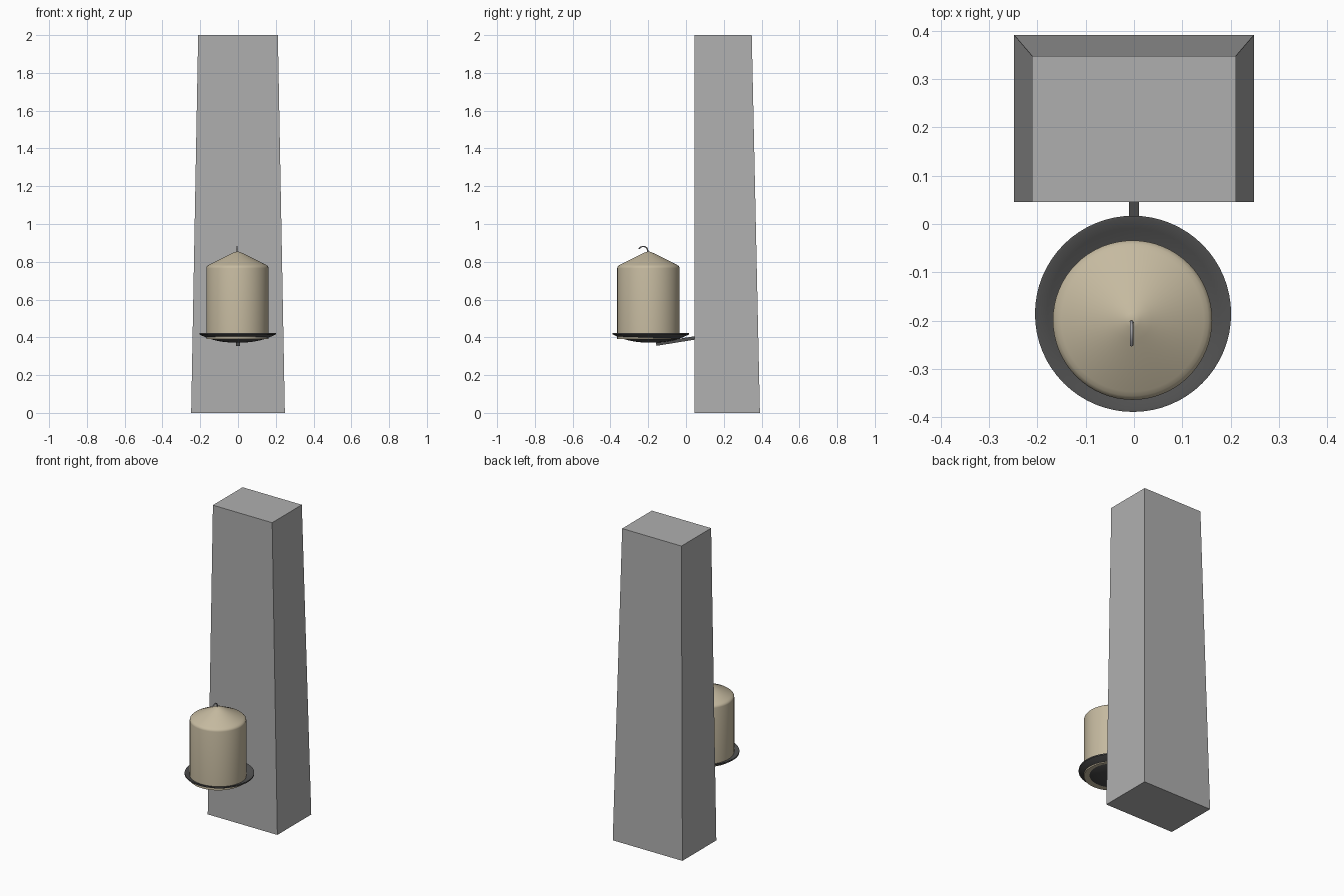
import bpy, bmesh, math
from mathutils import Vector

if "Cube" in bpy.data.objects:
    bpy.data.objects.remove(bpy.data.objects["Cube"])


def material(name, rgb):
    m = bpy.data.materials.new(name)
    m.diffuse_color = (*rgb, 1)
    m.use_nodes = True
    m.node_tree.nodes["Principled BSDF"].inputs["Base Color"].default_value = m.diffuse_color
    return m


stone = material("grey stone", (0.43, 0.43, 0.43))
wax = material("cream wax", (0.56, 0.49, 0.35))
iron = material("dark iron", (0.08, 0.08, 0.08))
cord = material("grey cord", (0.34, 0.34, 0.36))


def add(name, bm, mat, smooth=None):
    bmesh.ops.recalc_face_normals(bm, faces=bm.faces)
    me = bpy.data.meshes.new(name)
    bm.to_mesh(me)
    bm.free()
    me.materials.append(mat)
    ob = bpy.data.objects.new(name, me)
    bpy.context.collection.objects.link(ob)
    if smooth:
        bpy.context.view_layer.objects.active = ob
        ob.select_set(True)
        bpy.ops.object.shade_smooth_by_angle(angle=math.radians(smooth))
        ob.select_set(False)
    return ob


def lathe(name, profile, centre, mat, smooth=40, steps=64):
    bm = bmesh.new()
    vs = [bm.verts.new((r, 0, z)) for r, z in profile]
    es = [bm.edges.new(p) for p in zip(vs, vs[1:])]
    bmesh.ops.spin(bm, geom=vs + es, axis=(0, 0, 1), cent=(0, 0, 0),
                   angle=math.tau, steps=steps)
    bmesh.ops.remove_doubles(bm, verts=bm.verts, dist=0.0002)
    bmesh.ops.translate(bm, verts=bm.verts, vec=(*centre, 0))
    return add(name, bm, mat, smooth)


def tube(name, path, hx, ht, mat, sides=4, smooth=None):
    # Sweeps a cross-section along a path lying in the y-z plane
    bm = bmesh.new()
    rings = []
    off = math.pi / 4 if sides == 4 else 0
    k = math.sqrt(2) if sides == 4 else 1
    for i, (x, y, z) in enumerate(path):
        a, b = path[max(i - 1, 0)], path[min(i + 1, len(path) - 1)]
        t = (Vector(b) - Vector(a)).normalized()
        side = Vector((1, 0, 0))
        up = t.cross(side).normalized()
        rings.append([bm.verts.new(Vector((x, y, z))
                      + side * hx * k * math.cos(off + math.tau * j / sides)
                      + up * ht * k * math.sin(off + math.tau * j / sides))
                      for j in range(sides)])
    for r0, r1 in zip(rings, rings[1:]):
        for j in range(sides):
            n = (j + 1) % sides
            bm.faces.new((r0[j], r0[n], r1[n], r1[j]))
    bm.faces.new(rings[0])
    bm.faces.new(rings[-1])
    return add(name, bm, mat, smooth)


# Tapered pillar with an upright front face
bm = bmesh.new()
bmesh.ops.create_cube(bm, size=1)
for v in bm.verts:
    top = v.co.z > 0
    hw, back = (0.211, 0.348) if top else (0.248, 0.391)
    v.co = (math.copysign(hw, v.co.x), back if v.co.y > 0 else 0.046,
            2.0 if top else 0.0)
add("pillar", bm, stone)

# Shallow dish: outer bowl, thin rim, inner bowl
R, rim, depth = 0.203, 0.424, 0.052
outer = [(R * math.sin(a), rim - depth * math.cos(a))
         for a in [math.pi / 2 * i / 10 for i in range(11)]]
outer = [(R * i / 10, rim - 0.008 - 0.044 * (1 - (i / 10) ** 2.4)) for i in range(11)]
inner = [(0.197 * i / 10, rim - 0.04 * (1 - (i / 10) ** 2.4)) for i in range(10, -1, -1)]
lathe("dish", outer + [(R, rim)] + inner, (-0.002, -0.186), iron)

# Candle with rounded shoulder and conical top
lathe("candle", [(0, 0.39), (0.165, 0.39), (0.165, 0.766), (0.163, 0.774),
                 (0.157, 0.780), (0.148, 0.786), (0.04, 0.840), (0.015, 0.851),
                 (0, 0.855)], (-0.003, -0.199), wax)

# Bent wick
tube("wick", [(-0.005, y, z) for y, z in
              [(-0.203, 0.845), (-0.203, 0.862), (-0.208, 0.874), (-0.219, 0.881),
               (-0.231, 0.881), (-0.242, 0.876), (-0.251, 0.868)]],
     0.0035, 0.0035, cord, sides=8, smooth=50)

# Bracket arm from the pillar to beneath the dish
tube("bracket_arm", [(0, -0.158, 0.364), (0, 0.06, 0.399)], 0.01, 0.009, iron)
